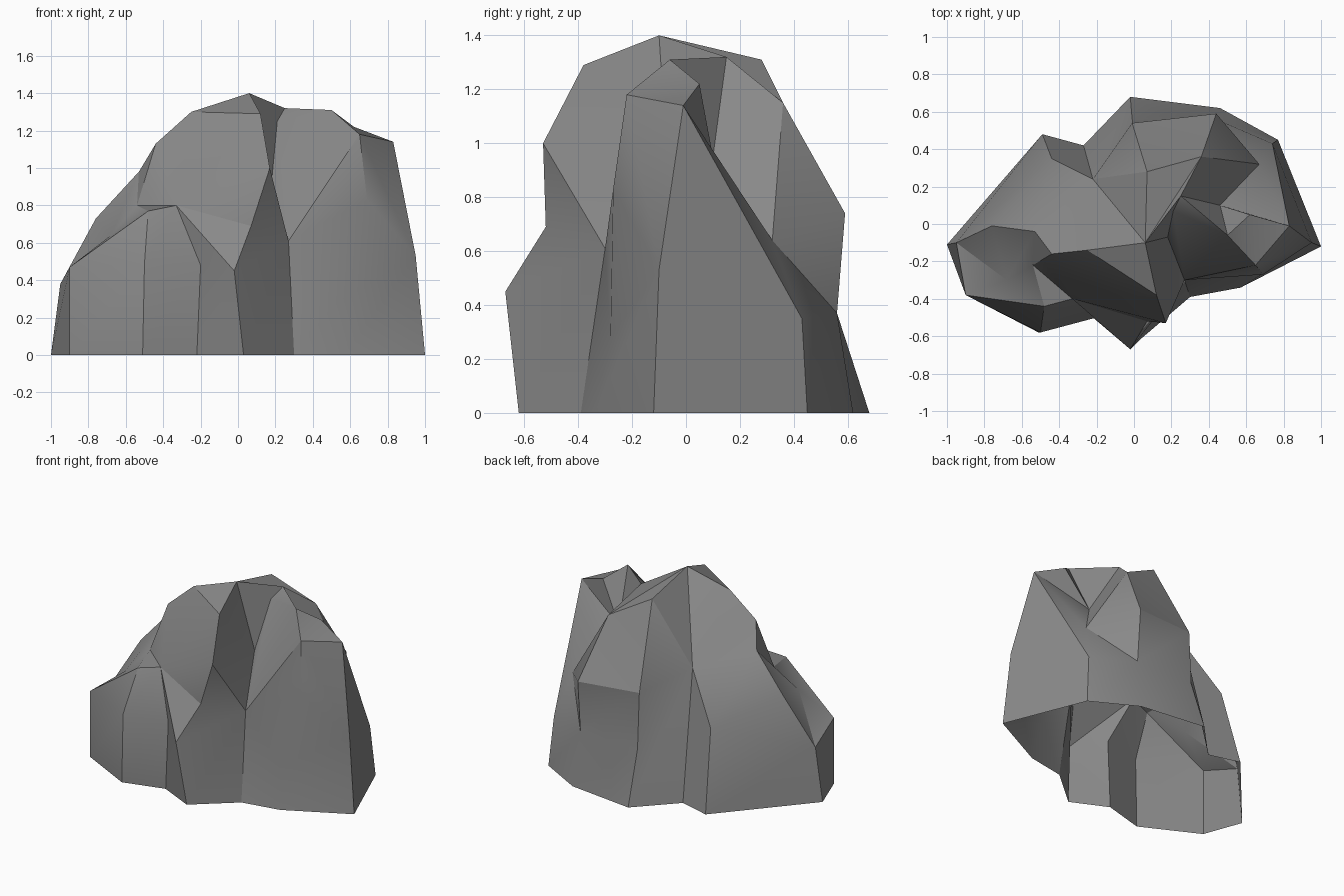
import bpy
import bmesh
import math

if "Cube" in bpy.data.objects:
    bpy.data.objects.remove(bpy.data.objects["Cube"], do_unlink=True)

# One stone material
stone = bpy.data.materials.new("grey_stone")
stone.use_nodes = True
grey = (0.25, 0.25, 0.25, 1)
stone.diffuse_color = grey
shader = stone.node_tree.nodes["Principled BSDF"]
shader.inputs["Base Color"].default_value = grey
shader.inputs["Roughness"].default_value = 0.9

bm = bmesh.new()
corner = {}


def corners(**points):
    """Add named corner points."""
    for name, co in points.items():
        corner[name] = bm.verts.new(co)


def fan(hub, rim):
    """Fan triangular facets from a hub corner along a rim of corners."""
    names = rim.split()
    for a, b in zip(names, names[1:]):
        bm.faces.new((corner[hub], corner[a], corner[b]))


# Ground outline, running from the left tip round the front and back
outline = [(-1, -.11), (-.9, -.38), (-.51, -.58), (-.22, -.5), (.03, -.62),
           (.3, -.39), (.57, -.34), (1, -.12), (.77, .45), (.46, .62),
           (-.02, .68), (-.27, .42), (-.49, .48)]
ground = [bm.verts.new((x, y, 0)) for x, y in outline]

# Shoulder points standing above the ground outline, in the same order
corners(
    tip=(-.95, -.1, .38),
    shelf_end=(-.9, -.38, .47),
    shelf_front=(-.5, -.58, .49),
    shelf_inner=(-.2, -.5, .48),
    toe=(-.02, -.67, .45),
    cleft_foot=(.27, -.3, .61),
    column_foot=(.53, -.28, .28),
    column_side=(.95, -.1, .53),
    rear_side=(.74, .43, .35),
    rear_tuck=(.44, .56, .37),
    rear_heel=(-.01, .56, .37),
    rear_notch=(-.22, .24, .88),
    rear_flank=(-.44, .35, .55),
)
shoulder = list(corner.values())

# Skirt of wall panels between ground and shoulder
count = len(ground)
for i in range(count):
    j = (i + 1) % count
    bm.faces.new((ground[i], ground[j], shoulder[j], shoulder[i]))

# Main peak and its front ridge
corners(
    summit=(.06, -.1, 1.4),
    brow=(.12, -.38, 1.29),
    nose=(.17, -.53, 1.0),
    chin=(.07, -.52, .69),
    west_top=(-.25, -.14, 1.3),
    west_step=(-.44, -.16, 1.13),
    west_ledge=(-.53, -.04, .98),
)

# Low shelf on the left end
corners(
    shelf_crest=(-.76, -.01, .73),
    shelf_mid=(-.68, -.3, .64),
    shelf_peak=(-.48, -.44, .77),
    shelf_back=(-.54, -.22, .8),
    shelf_join=(-.33, -.4, .8),
)

# Right column, its hollow top and the cleft beside it
corners(
    cleft=(.18, -.07, .93),
    cleft_lip=(.21, .07, 1.25),
    column_back=(.25, .15, 1.32),
    column_top=(.5, -.06, 1.31),
    column_dip=(.62, .05, 1.22),
    column_edge=(.65, -.22, 1.18),
    column_belly=(.69, -.27, .83),
    column_corner=(.83, -.01, 1.14),
    hollow=(.46, .1, .95),
)

# Rear bulge
corners(
    rear_top=(.07, .28, 1.31),
    rear_step=(.36, .36, 1.15),
    rear_bulge=(.44, .59, .74),
    rear_middle=(-.01, .54, .76),
    rear_corner=(.67, .32, .64),
)

# Shelf facets
fan("shelf_mid", "shelf_end tip shelf_crest west_ledge shelf_back shelf_peak shelf_end")
fan("shelf_peak", "shelf_end shelf_front shelf_join shelf_back")

# Peak facets, front then crown
fan("shelf_join", "shelf_front shelf_inner toe chin nose brow west_top west_step shelf_back")
fan("west_step", "shelf_back west_ledge rear_notch west_top")
fan("summit", "west_top brow cleft cleft_lip column_back")
fan("summit", "column_back rear_step rear_top rear_notch west_top")

# Cleft facets
fan("nose", "brow cleft cleft_foot chin")
fan("cleft_foot", "chin toe")

# Column facets with the hollow in its top
fan("cleft_foot", "cleft cleft_lip column_top column_edge column_belly column_foot")
fan("column_side", "column_foot column_belly column_edge column_corner rear_side")
fan("column_top", "cleft_lip column_back hollow column_dip column_edge")
fan("column_corner", "column_edge column_dip hollow rear_corner rear_side")

# Rear facets and the long left slope
fan("rear_step", "column_back hollow rear_corner rear_bulge rear_middle rear_top")
fan("rear_tuck", "rear_side rear_corner rear_bulge rear_middle rear_heel")
fan("rear_notch", "rear_heel rear_middle rear_top")
fan("rear_flank", "tip shelf_crest west_ledge rear_notch")

bmesh.ops.recalc_face_normals(bm, faces=bm.faces[:])
mesh = bpy.data.meshes.new("boulder")
bm.to_mesh(mesh)
bm.free()
mesh.materials.append(stone)

boulder = bpy.data.objects.new("boulder", mesh)
bpy.context.collection.objects.link(boulder)
bpy.context.view_layer.objects.active = boulder
boulder.select_set(True)
bpy.ops.object.shade_smooth_by_angle(angle=math.radians(30))
